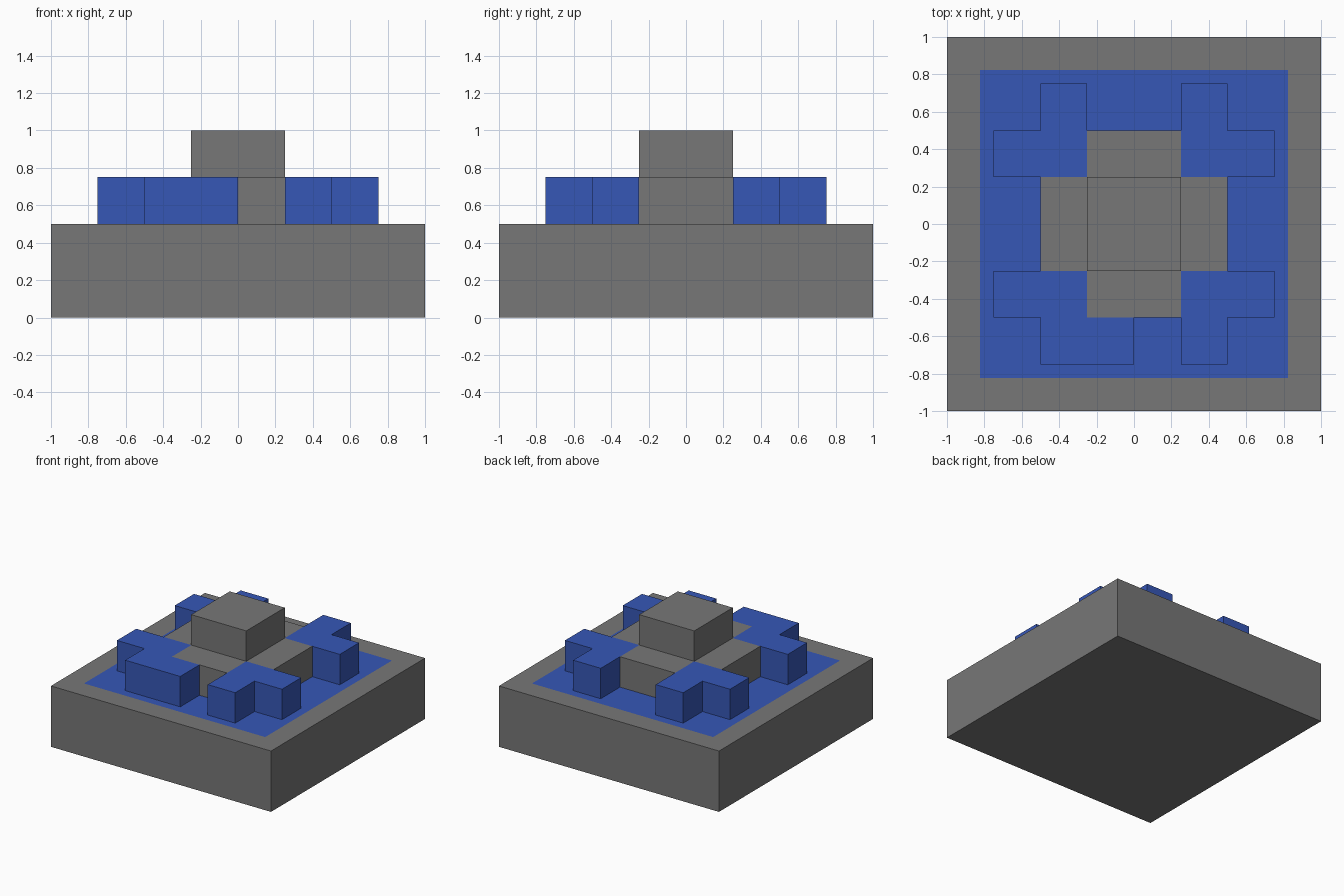
import bpy
import bmesh

default = bpy.data.objects.get("Cube")
if default:
    bpy.data.objects.remove(default, do_unlink=True)


def make_material(name, colour):
    mat = bpy.data.materials.new(name)
    mat.use_nodes = True
    mat.diffuse_color = colour
    mat.node_tree.nodes["Principled BSDF"].inputs["Base Color"].default_value = colour
    return mat


stone = make_material("stone_grey", (0.185, 0.185, 0.185, 1))
blue = make_material("blue", (0.037, 0.096, 0.47, 1))


def prism(name, outline, bottom, top, *mats, inset=0):
    """Extrude a flat outline upward; an inset top panel gets the second material."""
    bm = bmesh.new()
    face = bm.faces.new([bm.verts.new((x, y, bottom)) for x, y in outline])
    ext = bmesh.ops.extrude_face_region(bm, geom=[face], use_keep_orig=True)
    for v in ext["geom"]:
        if isinstance(v, bmesh.types.BMVert):
            v.co.z = top
    bmesh.ops.recalc_face_normals(bm, faces=bm.faces)
    if inset:
        panel = max(bm.faces, key=lambda f: f.calc_center_median().z)
        bmesh.ops.inset_individual(bm, faces=[panel], thickness=inset)
        panel.material_index = 1
    mesh = bpy.data.meshes.new(name)
    bm.to_mesh(mesh)
    bm.free()
    for mat in mats:
        mesh.materials.append(mat)
    obj = bpy.data.objects.new(name, mesh)
    bpy.context.collection.objects.link(obj)
    return obj


def square(r):
    return [(-r, -r), (r, -r), (r, r), (-r, r)]


# Square base with a blue floor panel
prism("base", square(1), 0, 0.5, stone, blue, inset=0.25)

# Cross-shaped middle step and the top block
a, b, c = 0.25, 0.5, 0.75
cross = [(a, a), (a, b), (-a, b), (-a, a), (-b, a), (-b, -a),
         (-a, -a), (-a, -b), (a, -b), (a, -a), (b, -a), (b, a)]
prism("cross_step", cross, b, c, stone)
prism("top_block", square(a), c, 1, stone)

# Corner blocks; the front one on the -x side reaches on to the middle
corner = [(a, a), (c, a), (c, b), (b, b), (b, c)]
plain_end = [(a, c)]
long_end = [(0, c), (0, b), (a, b)]
for name, sx, sy, end in (("back_left_corner", 1, 1, plain_end),
                          ("back_right_corner", -1, 1, plain_end),
                          ("front_left_corner", 1, -1, plain_end),
                          ("front_right_corner", -1, -1, long_end)):
    prism(name, [(x * sx, y * sy) for x, y in corner + end], b, c, blue)
